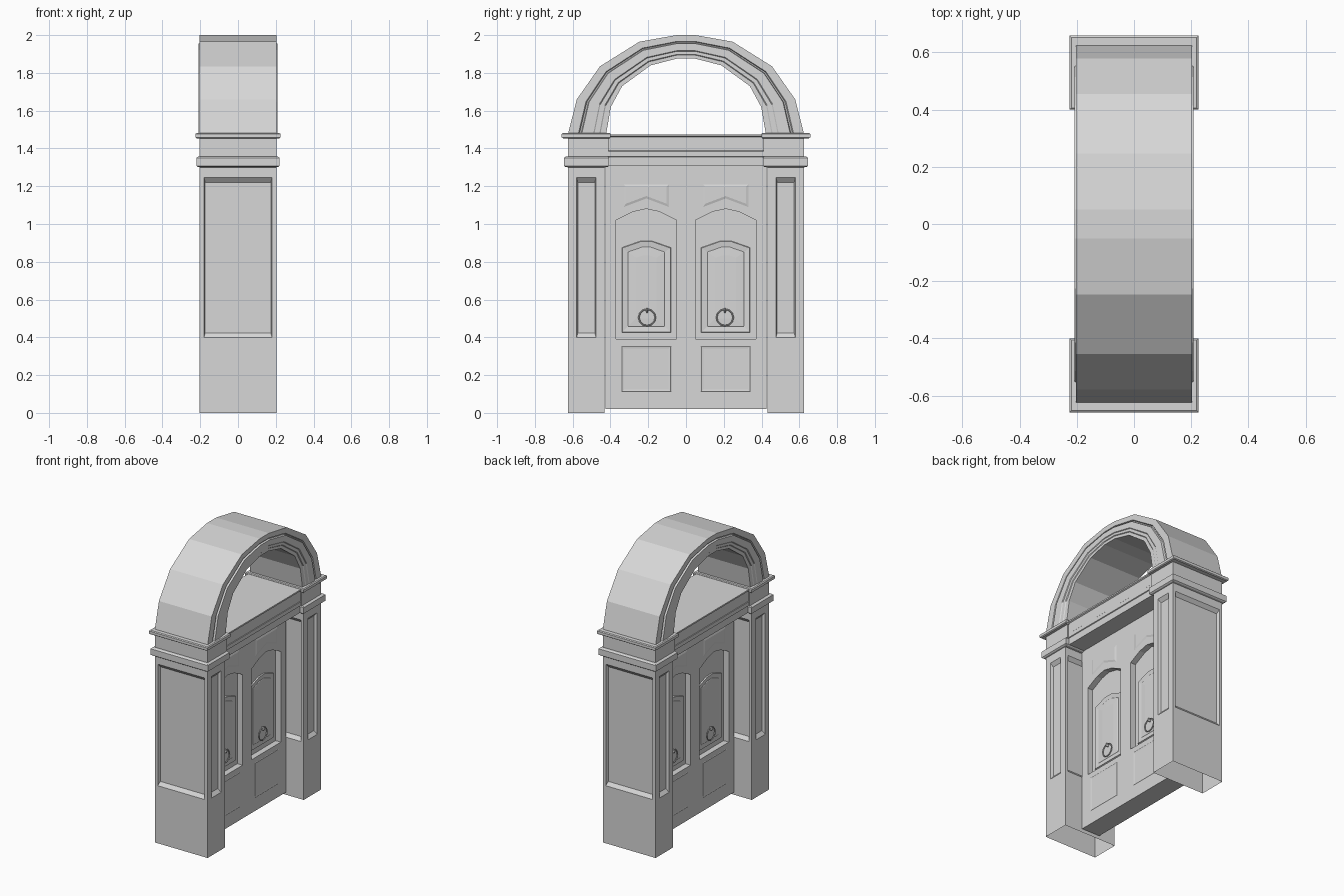
import bpy, bmesh, math
from mathutils import Vector

if "Cube" in bpy.data.objects:
    bpy.data.objects.remove(bpy.data.objects["Cube"])

stone = bpy.data.materials.new("light_grey_stone")
stone.diffuse_color = (0.68, 0.68, 0.68, 1)
stone.use_nodes = True
stone.node_tree.nodes["Principled BSDF"].inputs["Base Color"].default_value = stone.diffuse_color


def finish(name, bm):
    """Turn a bmesh into a named, flat-shaded object."""
    me = bpy.data.meshes.new(name)
    bm.to_mesh(me)
    bm.free()
    me.materials.append(stone)
    ob = bpy.data.objects.new(name, me)
    bpy.context.collection.objects.link(ob)
    return ob


def box_bm(lo, hi):
    bm = bmesh.new()
    bmesh.ops.create_cube(bm, size=1)
    for v in bm.verts:
        v.co = Vector([lo[i] + (v.co[i] + 0.5) * (hi[i] - lo[i]) for i in range(3)])
    return bm


def pillar(name, y0, y1):
    """Hollow square post with a sunken sloping panel on all four sides."""
    bm = box_bm((-0.203, y0, 0), (0.203, y1, 1.3))
    cuts = [(0, -0.18), (0, 0.18), (1, y0 + 0.045), (1, y1 - 0.045), (2, 0.40), (2, 1.245)]
    for axis, pos in cuts:
        co, no = Vector((0, 0, 0)), Vector((0, 0, 0))
        co[axis], no[axis] = pos, 1
        bmesh.ops.bisect_plane(bm, geom=bm.verts[:] + bm.edges[:] + bm.faces[:],
                               plane_co=co, plane_no=no)
    bm.normal_update()
    ends = [f for f in bm.faces if abs(f.normal.z) > 0.9]
    bmesh.ops.delete(bm, geom=ends, context='FACES')
    mid = (y0 + y1) / 2
    panels = []
    for f in bm.faces:
        c = f.calc_center_median()
        if 0.4 < c.z < 1.245 and (
                (abs(f.normal.x) > 0.5 and abs(c.y - mid) < 0.02) or
                (abs(f.normal.y) > 0.5 and abs(c.x) < 0.05)):
            panels.append(f)
    bmesh.ops.inset_individual(bm, faces=panels, thickness=0.006, depth=-0.02,
                               use_even_offset=True)
    for f in panels:
        for v in f.verts:
            v.co.z += 0.018 if v.co.z < 0.8 else -0.018
    return finish(name, bm)


def capital(name, s):
    """Pillar head: two collars and a frieze lofted through rectangular rings."""
    stack = [(1.3, .203, .43, .624), (1.302, .212, .414, .638), (1.308, .22, .407, .646),
             (1.35, .22, .407, .646), (1.356, .212, .414, .638), (1.357, .203, .41, .624),
             (1.453, .203, .41, .624), (1.454, .219, .405, .652), (1.459, .225, .40, .658),
             (1.477, .225, .40, .658), (1.482, .219, .405, .652)]
    bm = bmesh.new()
    rings = [[bm.verts.new((x, s * y, z)) for x, y in ((-hx, a), (hx, a), (hx, b), (-hx, b))]
             for z, hx, a, b in stack]
    for r0, r1 in zip(rings, rings[1:]):
        for i in range(4):
            j = (i + 1) % 4
            bm.faces.new((r0[i], r0[j], r1[j], r1[i]))
    bm.faces.new(rings[-1])
    bmesh.ops.recalc_face_normals(bm, faces=bm.faces[:])
    finish(name, bm)


def relief(name, outline, x, side, steps):
    """Shallow relief on a door face: an outline with nested inset steps."""
    bm = bmesh.new()
    f = bm.faces.new([bm.verts.new((x * side, y, z)) for y, z in outline])
    f.normal_update()
    if f.normal.x * side < 0:
        f.normal_flip()
    for thick, depth in steps:
        bmesh.ops.inset_individual(bm, faces=[f], thickness=thick, depth=depth,
                                   use_even_offset=True)
    return finish(name, bm)


# Pillars and their heads
for s, tag in ((-1, "left"), (1, "right")):
    a, b = sorted((s * 0.432, s * 0.624))
    pillar(tag + "_pillar", a, b)
    capital(tag + "_capital", s)

# Lintel: stepped half profile mirrored and run between the pillars
half = [(0.192, 1.308), (0.192, 1.355), (0.197, 1.358), (0.197, 1.385),
        (0.194, 1.388), (0.194, 1.46), (0.203, 1.465), (0.203, 1.475)]
prof = half + [(-x, z) for x, z in reversed(half)]
bm = bmesh.new()
ends = [[bm.verts.new((x, y, z)) for x, z in prof] for y in (-0.43, 0.43)]
for i in range(len(prof)):
    j = (i + 1) % len(prof)
    bm.faces.new((ends[0][i], ends[0][j], ends[1][j], ends[1][i]))
bmesh.ops.recalc_face_normals(bm, faces=bm.faces[:])
finish("lintel", bm)

# Arched vault: one moulded section swept through ten stations
outer = [(0.624, 1.48), (0.578, 1.66), (0.455, 1.835), (0.247, 1.965), (0.05, 2.0)]
inner = [(0.422, 1.48), (0.398, 1.62), (0.338, 1.73), (0.187, 1.84), (0.05, 1.875)]
outer += [(-y, z) for y, z in reversed(outer)]
inner += [(-y, z) for y, z in reversed(inner)]
half = [(0, 0.203), (0.27, 0.203), (0.3, 0.195), (0.34, 0.195), (0.36, 0.208),
        (0.66, 0.208), (0.69, 0.204), (0.82, 0.204), (0.85, 0.2), (1, 0.2)]
section = half + [(t, -x) for t, x in reversed(half)]
bm = bmesh.new()
rings = []
for (oy, oz), (iy, iz) in zip(outer, inner):
    rings.append([bm.verts.new((x, oy + (iy - oy) * t, oz + (iz - oz) * t))
                  for t, x in section])
n = len(section)
for r0, r1 in zip(rings, rings[1:]):
    for i in range(n):
        bm.faces.new((r0[i], r0[(i + 1) % n], r1[(i + 1) % n], r1[i]))
bmesh.ops.recalc_face_normals(bm, faces=bm.faces[:])
finish("arch_vault", bm)

# Door slab with a deep arched field sunk into each leaf on both faces
DOOR, FIELD = 0.07, 0.03
door = finish("door_slab", box_bm((-DOOR, -0.425, 0.02), (DOOR, 0.425, 1.31)))
field = [(0.05, 0.39), (0.37, 0.39), (0.37, 1.02), (0.28, 1.065), (0.21, 1.08),
         (0.14, 1.065), (0.05, 1.02)]
bm = bmesh.new()
for s in (-1, 1):
    for side in (-1, 1):
        near, far = [[bm.verts.new((x * side, s * y, z)) for y, z in field]
                     for x in (FIELD, DOOR + 0.05)]
        bm.faces.new(near)
        bm.faces.new(far)
        for i in range(len(field)):
            j = (i + 1) % len(field)
            bm.faces.new((near[i], near[j], far[j], far[i]))
bmesh.ops.recalc_face_normals(bm, faces=bm.faces[:])
cutter = finish("field_cutter", bm)
cutter.hide_render = True
cut = door.modifiers.new("sunken_fields", 'BOOLEAN')
cut.operation, cut.solver, cut.object = 'DIFFERENCE', 'EXACT', cutter
bpy.context.view_layer.objects.active = door
bpy.ops.object.modifier_apply(modifier=cut.name)
bpy.data.objects.remove(cutter)

# Shallow panels and ring knockers
for s, tag in ((-1, "left"), (1, "right")):
    for side, face in ((1, "front"), (-1, "back")):
        def shape(pts):
            return [(s * y, z) for y, z in pts]
        pre = tag + "_" + face + "_"
        # Arched panel
        relief(pre + "arched_panel", shape([
            (0.08, 0.425), (0.34, 0.425), (0.34, 0.875), (0.24, 0.91), (0.18, 0.91),
            (0.08, 0.875)]), FIELD + 0.0005, side,
            [(0.003, 0.008), (0.03, -0.004), (0.003, 0.002), (0.04, 0.002)])
        # Lower square panel
        relief(pre + "lower_panel", shape([
            (0.078, 0.11), (0.342, 0.11), (0.342, 0.355), (0.078, 0.355)]),
            DOOR + 0.0005, side, [(0.003, 0.002), (0.012, -0.002)])
        # Upper panel with a notched bottom
        relief(pre + "upper_panel", shape([
            (0.09, 1.09), (0.21, 1.135), (0.33, 1.09), (0.33, 1.21), (0.09, 1.21)]),
            DOOR + 0.0005, side, [(0.012, 0.004)])
        # Ring knocker hanging from a boss
        x = side * (FIELD + 0.018)
        bpy.ops.mesh.primitive_torus_add(
            major_radius=0.044, minor_radius=0.004, major_segments=12, minor_segments=6,
            location=(x, s * 0.206, 0.505), rotation=(0, math.pi / 2, 0))
        ring = bpy.context.object
        ring.name = pre + "knocker_ring"
        ring.data.materials.append(stone)
        bm = bmesh.new()
        bmesh.ops.create_uvsphere(bm, u_segments=8, v_segments=6, radius=0.009)
        bmesh.ops.scale(bm, vec=(1.6, 0.7, 1.5), verts=bm.verts)
        bmesh.ops.translate(bm, vec=(x, s * 0.206, 0.542), verts=bm.verts)
        finish(pre + "knocker_boss", bm)
